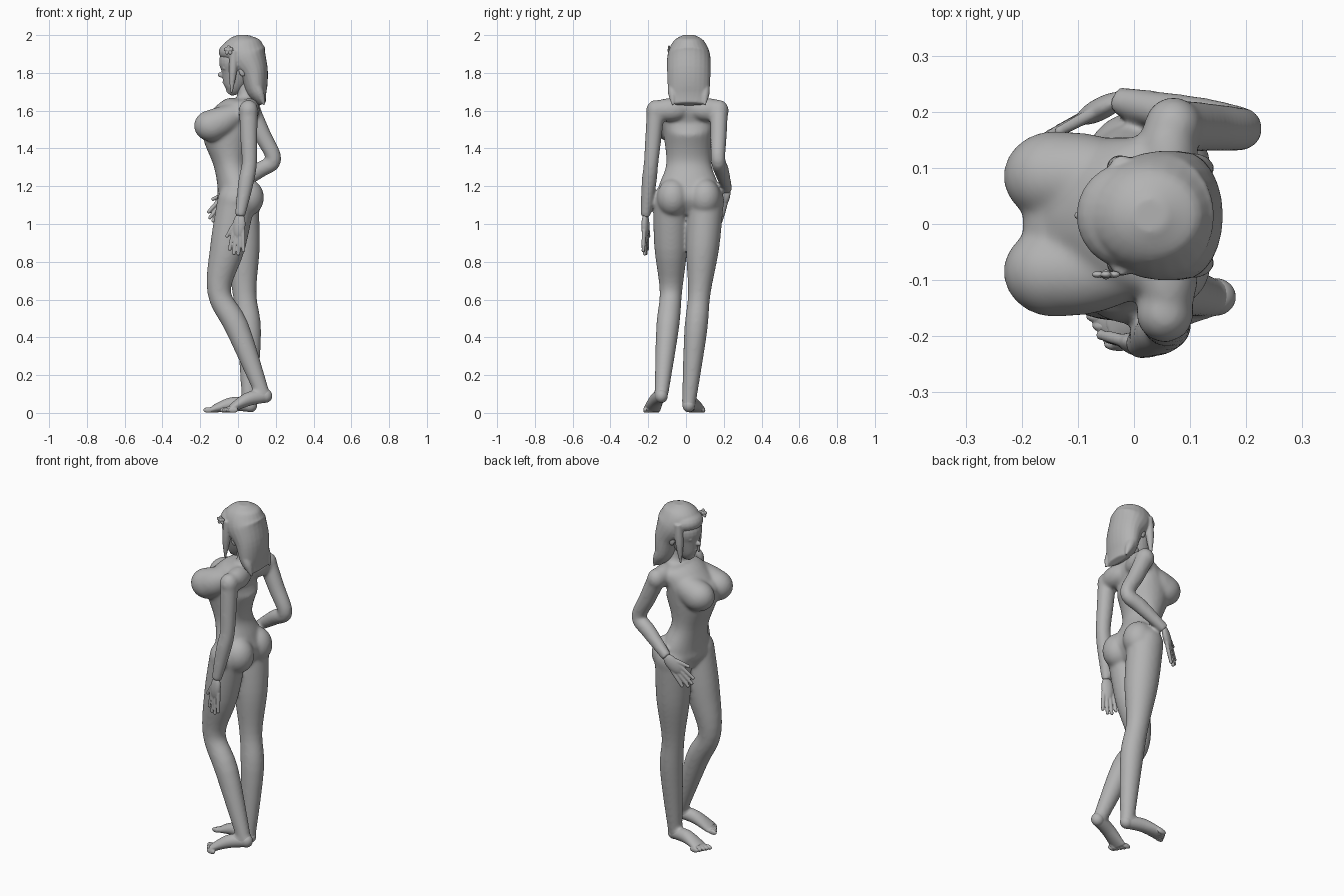
import bpy, bmesh, math
from mathutils import Vector, Matrix

cube = bpy.data.objects.get("Cube")
if cube:
    bpy.data.objects.remove(cube)

grey = bpy.data.materials.new("plain grey")
grey.use_nodes = True
grey.diffuse_color = (.45, .45, .45, 1)
shader = grey.node_tree.nodes["Principled BSDF"]
shader.inputs["Base Color"].default_value = grey.diffuse_color

MIDDLE = .015  # side-to-side centre of the head and trunk


def ball(bm, centre, radii, turn=Matrix.Identity(4)):
    """Ellipsoid, optionally turned."""
    placed = Matrix.Translation(centre) @ turn @ Matrix.Diagonal((*radii, 1))
    bmesh.ops.create_uvsphere(bm, u_segments=24, v_segments=12, radius=1, matrix=placed)


def smooth_path(rows, steps):
    """Cubic curve through rows of position, depth radius and width radius."""
    rows = [Vector(row) for row in rows]
    padded = [rows[0], *rows, rows[-1]]
    path = []
    for before, start, end, after in zip(padded, padded[1:], padded[2:], padded[3:]):
        leave, arrive = (end - before) / 2, (after - start) / 2
        for step in range(steps):
            t = step / steps
            u = 1 - t
            path.append(start * (u * u * (1 + 2 * t)) + leave * (t * u * u)
                        + end * (t * t * (1 + 2 * u)) - arrive * (t * t * u))
    return path + [rows[-1]]


def tube(bm, rows, steps=5, sides=24):
    """Closed skin of elliptical rings swept along a smooth path."""
    path = smooth_path(rows, steps)
    last = len(path) - 1
    rings = []
    for index, point in enumerate(path):
        centre = Vector(point[:3])
        ahead, behind = path[min(index + 1, last)], path[max(index - 1, 0)]
        tangent = Vector((ahead - behind)[:3]).normalized()
        wide = Vector((0, 1, 0))
        wide = (wide - tangent * wide.dot(tangent)).normalized()
        deep = wide.cross(tangent)
        ring = []
        for side in range(sides):
            angle = math.tau * side / sides
            offset = deep * point[3] * math.cos(angle) + wide * point[4] * math.sin(angle)
            ring.append(bm.verts.new(centre + offset))
        rings.append(ring)
    for upper, lower in zip(rings, rings[1:]):
        for side in range(sides):
            following = (side + 1) % sides
            bm.faces.new((upper[side], upper[following], lower[following], lower[side]))
    bm.faces.new(rings[0])
    bm.faces.new(rings[-1])


def column(bm, rows):
    """Upright form on the middle plane, from rows of x, z, depth and width."""
    tube(bm, [(x, MIDDLE, z, depth, width) for x, z, depth, width in rows])


def limb(bm, start, joint, end, radii, bulge):
    """Two segments that swell between their joints, the lower one backwards."""
    start, joint, end = Vector(start), Vector(joint), Vector(end)
    belly = joint.lerp(end, .35) + Vector((bulge, 0, 0))
    points = (start, start.lerp(joint, .5), joint, belly, end)
    tube(bm, [(*point, radius, radius * .95) for point, radius in zip(points, radii)])


def strand(bm, start, end, radius, tip):
    """Straight tapering piece for fingers and locks of hair."""
    start, end = Vector(start), Vector(end)
    middle = start.lerp(end, .5)
    tube(bm, [(*start, radius, radius), (*middle, radius, radius), (*end, tip, tip)], sides=12)


def finish(bm, name, voxel, rounds):
    """Fuse the overlapping pieces into one smooth skin."""
    bmesh.ops.recalc_face_normals(bm, faces=bm.faces)
    mesh = bpy.data.meshes.new(name)
    bm.to_mesh(mesh)
    bm.free()
    mesh.materials.append(grey)
    part = bpy.data.objects.new(name, mesh)
    bpy.context.collection.objects.link(part)
    fuse = part.modifiers.new("fuse", 'REMESH')
    fuse.mode = 'VOXEL'
    fuse.voxel_size = voxel
    fuse.use_smooth_shade = True
    soften = part.modifiers.new("soften", 'SMOOTH')
    soften.iterations = rounds


def hand(bm, wrist, along, across):
    """Palm, four fingers, and a thumb on the negative side of across."""
    wrist, along, across = Vector(wrist), Vector(along).normalized(), Vector(across)
    across = (across - along * across.dot(along)).normalized()
    turn = Matrix((across, along, across.cross(along))).transposed().to_4x4()
    ball(bm, wrist + along * .05, (.035, .07, .02), turn)

    def digit(reach, length, spread, fan):
        start = wrist + along * reach + across * spread
        end = wrist + along * length + across * spread * fan
        strand(bm, start, end, .011, .009)
        ball(bm, end, [.01] * 3)

    for finger in (-1.5, -.5, .5, 1.5):
        digit(.07, .2 - .01 * abs(finger) ** 2, finger * .017, 1.5)
    digit(.03, .11, -.02, 3)


def foot(bm, heel, toes):
    """Heel to toe sweep with five toes across the end."""
    heel, toes = Vector(heel), Vector(toes)
    arch = heel.lerp(toes, .5) + Vector((0, 0, .017))
    tube(bm, [(*heel, .035, .032), (*arch, .036, .038), (*toes, .02, .046)])
    ball(bm, heel, (.037, .034, .037))
    forward = (toes - heel) * Vector((1, 1, 0))
    forward.normalize()
    inward = Vector((-forward.y, forward.x, 0)) * math.copysign(1, heel.y)
    for toe in range(5):
        tip = toes + inward * (2 - toe) * .019 + forward * (.02 - toe * .006)
        tip.z = .015
        ball(bm, tip, (.028, .011, .015))


# Trunk and neck, with a broad yoke across the shoulders
body = bmesh.new()
column(body, [(0, 1.05, .06, .08), (0, 1.13, .11, .16), (-.01, 1.2, .1, .16),
              (-.04, 1.32, .09, .12), (-.05, 1.48, .14, .135), (-.02, 1.57, .11, .14),
              (.03, 1.63, .07, .13), (.04, 1.68, .045, .055), (.02, 1.78, .045, .045)])
ball(body, (-.1, 0, 1.52), (.1, .1, .075))
for side in (-1, 1):
    tube(body, [(0, side * .06, 1.59, .06, .07), (-.08, side * .08, 1.545, .08, .08),
                (-.14, side * .085, 1.52, .085, .08)])
    ball(body, (-.14, side * .085, 1.52), (.094, .082, .084))
    ball(body, (.05, MIDDLE + side * .085, 1.14), (.088, .085, .1))
    ball(body, (.06, MIDDLE + side * .1, 1.605), (.055, .1, .062))

# Legs and feet: the left leg trails with a bent knee, the right one is straight
extremities = bmesh.new()
for start, knee, ankle, heel, toes in (
        ((-.01, -.08, 1.12), (-.1, -.08, .64), (.13, -.13, .1),
         (.145, -.13, .09), (-.04, -.18, .02)),
        ((.01, .105, 1.12), (.035, .07, .63), (.06, .015, .05),
         (.065, .015, .04), (-.13, .055, .02))):
    ball(body, start, (.1, .098, .1))
    limb(body, start, knee, ankle, (.1, .093, .063, .064, .039), .015)
    foot(body, heel, toes)
    foot(extremities, heel, toes)

# Left arm hangs, right arm bends to rest its hand at the hip
for start, elbow, wrist, along, across in (
        ((.055, -.16, 1.6), (.06, -.185, 1.32), (.01, -.215, 1.04),
         (-.1, 0, -1), (1, -.3, 0)),
        ((.07, .175, 1.6), (.19, .17, 1.34), (-.03, .22, 1.18),
         (-.1, -.05, -.14), (.7, .4, -.4))):
    ball(body, start, (.052, .052, .058))
    limb(body, start, elbow, wrist, (.05, .046, .041, .042, .028), 0)
    hand(extremities, wrist, along, across)
finish(body, "body", .007, 25)
finish(extremities, "hands_and_feet", .004, 3)

# Head with nose, lips, eyelids and ears
head = bmesh.new()
column(head, [(-.05, 1.69, .015, .015), (-.03, 1.72, .05, .045), (-.005, 1.8, .085, .075),
              (0, 1.88, .095, .085), (.02, 1.96, .03, .03)])
ball(head, (-.088, MIDDLE, 1.79), (.02, .01, .015))
ball(head, (-.073, MIDDLE, 1.75), (.01, .015, .007))
for side in (-1, 1):
    ball(head, (-.072, MIDDLE + side * .035, 1.825), (.01, .02, .01))
    ball(head, (.025, MIDDLE + side * .085, 1.81), (.02, .01, .03))
finish(head, "head", .004, 4)

# Shoulder-length hair: crown and back curtain, fringe and face locks
hair = bmesh.new()
column(hair, [(.03, 2, .03, .03), (.03, 1.97, .09, .08), (.035, 1.9, .115, .112),
              (.08, 1.81, .08, .115), (.1, 1.7, .055, .108), (.13, 1.635, .02, .08)])
ball(hair, (-.01, MIDDLE, 1.91), (.093, .095, .06))
for side in (-1, 1):
    edge = MIDDLE + side * .085
    strand(hair, (-.02, edge, 1.92), (-.035, edge, 1.69), .022, .005)
    strand(hair, (.09, edge, 1.75), (.14, edge, 1.63), .025, .005)
finish(hair, "hair", .005, 8)

# Flower clip on the left of the hair
flower = bmesh.new()
centre = Vector((-.05, -.09, 1.92))
for petal in range(5):
    spin = Matrix.Rotation(math.tau * petal / 5, 4, 'Y')
    ball(flower, centre + spin @ Vector((0, 0, .015)), (.01, .006, .011), spin)
ball(flower, centre, [.009] * 3)
finish(flower, "hair_flower", .002, 1)
